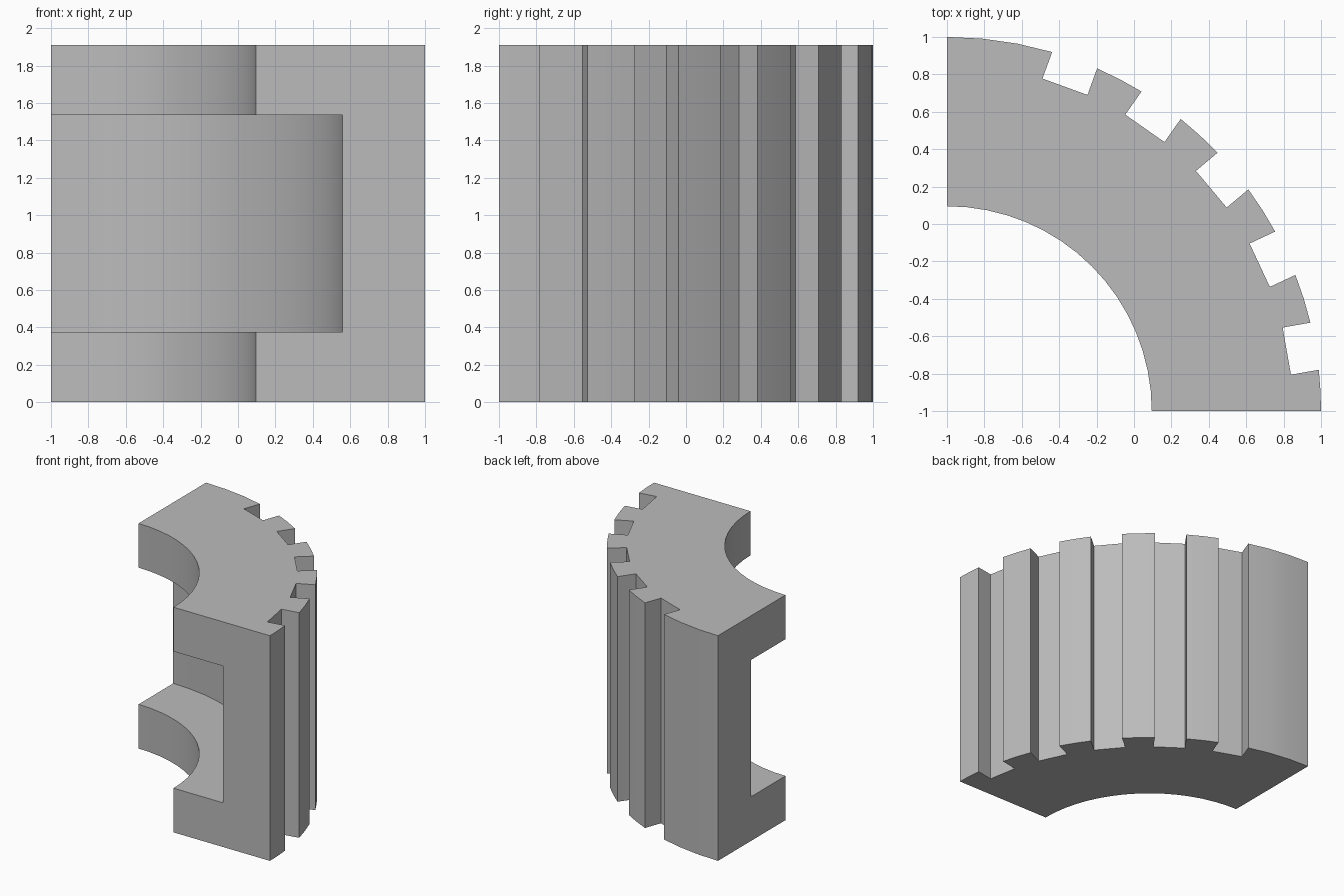
import bpy
import bmesh
from math import radians, sin, cos, pi
from mathutils import Matrix, Vector

HEIGHT = 1.91
OUTER, BORE, RECESS = 2.0, 1.095, 1.56
RECESS_LOW, RECESS_HIGH = 0.375, 1.535
SLOT_HALF, SLOT_FLOOR = 0.128, 1.845
SLOT_ANGLES = [10, 25, 40, 55, 70]
AXIS = Vector((-1, -1, 0))          # axis of the ring

if "Cube" in bpy.data.objects:
    bpy.data.objects.remove(bpy.data.objects["Cube"], do_unlink=True)

grey = bpy.data.materials.new("plain grey")
grey.use_nodes = True
color = (0.5, 0.5, 0.5, 1)
grey.diffuse_color = color
grey.node_tree.nodes["Principled BSDF"].inputs["Base Color"].default_value = color


def arc(radius, start, end, steps):
    """Points on an arc about the ring axis, angles in radians."""
    angles = [start + (end - start) * i / steps for i in range(steps + 1)]
    return [Vector((radius * cos(a), radius * sin(a), 0)) for a in angles]


def slot_floor(angle):
    """The two floor corners of a straight-sided slot."""
    turn = Matrix.Rotation(angle, 3, "Z")
    return [turn @ Vector((SLOT_FLOOR, side * SLOT_HALF, 0)) for side in (-1, 1)]


def make_object(name, bm):
    bmesh.ops.recalc_face_normals(bm, faces=bm.faces)
    mesh = bpy.data.meshes.new(name)
    bm.to_mesh(mesh)
    bm.free()
    mesh.materials.append(grey)
    obj = bpy.data.objects.new(name, mesh)
    bpy.context.collection.objects.link(obj)
    return obj


# Outline: slotted outer rim, then the bore back the other way
half_angle = math_half = Vector((1, 0)).angle(
    Vector(((OUTER ** 2 - SLOT_HALF ** 2) ** 0.5, SLOT_HALF)))
outline, start = [], 0.0
for degrees in SLOT_ANGLES:
    middle = radians(degrees)
    outline += arc(OUTER, start, middle - half_angle, 2)
    outline += slot_floor(middle)
    start = middle + half_angle
outline += arc(OUTER, start, pi / 2, 3)
outline += arc(BORE, pi / 2, 0, 16)

# Quarter ring body
bm = bmesh.new()
face = bm.faces.new([bm.verts.new(p + AXIS) for p in outline])
walls = bmesh.ops.extrude_face_region(bm, geom=[face])
top = [v for v in walls["geom"] if isinstance(v, bmesh.types.BMVert)]
bmesh.ops.translate(bm, verts=top, vec=(0, 0, HEIGHT))
body = make_object("slotted_quarter_ring", bm)

# Wide recess in the middle of the bore
bm = bmesh.new()
place = Matrix.Translation(AXIS + Vector((0, 0, (RECESS_LOW + RECESS_HIGH) / 2)))
bmesh.ops.create_cone(bm, cap_ends=True, segments=64, radius1=RECESS, radius2=RECESS,
                      depth=RECESS_HIGH - RECESS_LOW, matrix=place)
cutter = make_object("recess_cutter", bm)
cutter.hide_render = True

cut = body.modifiers.new("recess", "BOOLEAN")
cut.operation = "DIFFERENCE"
cut.solver = "EXACT"
cut.object = cutter
bpy.context.view_layer.objects.active = body
body.select_set(True)
cutter.select_set(False)
bpy.ops.object.modifier_apply(modifier=cut.name)
bpy.data.objects.remove(cutter, do_unlink=True)

# Smooth curved walls, crisp edges
bpy.ops.object.shade_smooth_by_angle(angle=radians(20))
